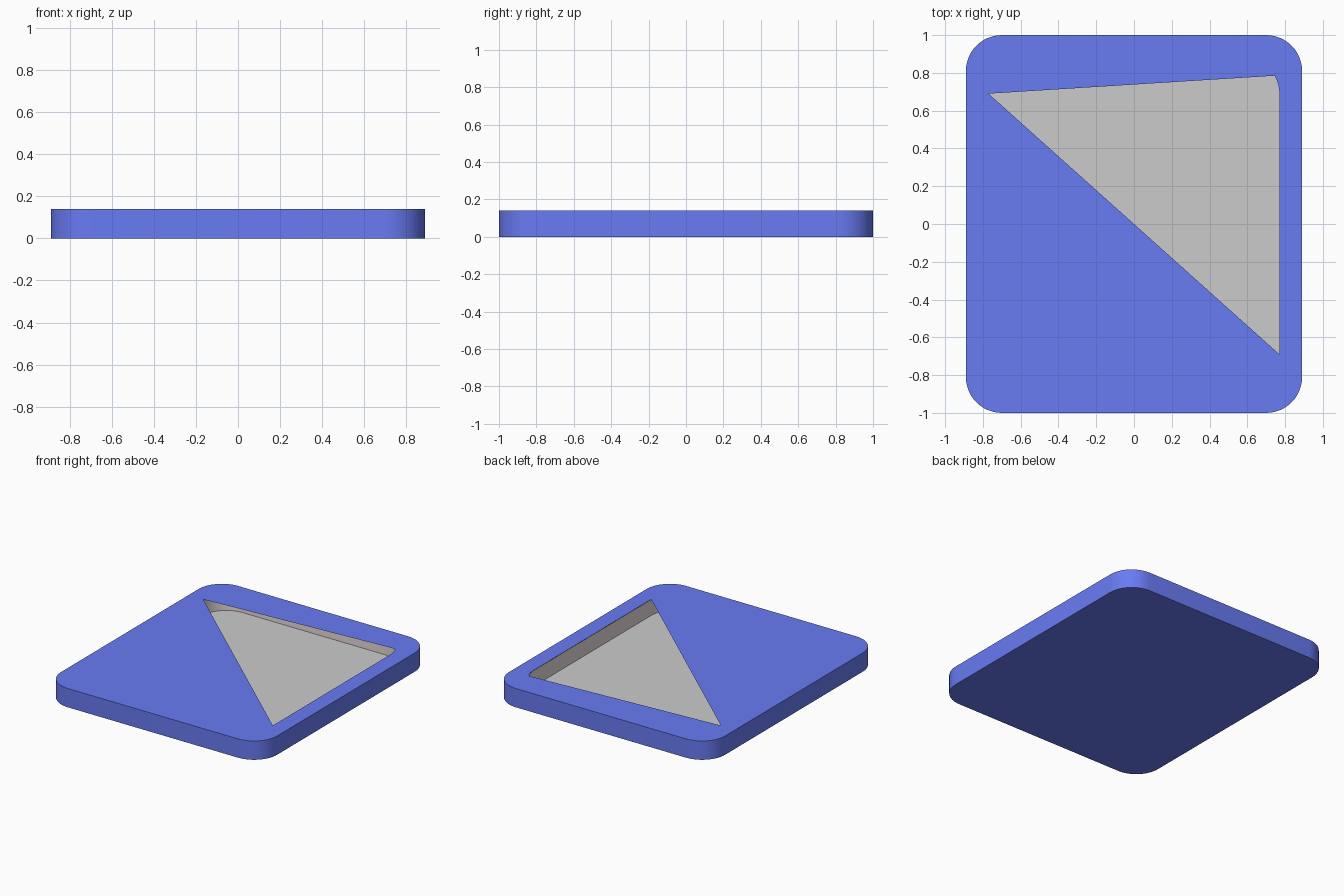
import bpy, bmesh
from math import sin, cos, pi

if "Cube" in bpy.data.objects:
    bpy.data.objects.remove(bpy.data.objects["Cube"])

SEG = 12          # segments per rounded corner
R = 0.19          # corner radius
TOP, FLOOR = 0.14, 0.02


def rounded_outline(hx, hy, r):
    """Counter-clockwise rounded rectangle, starting at the back right corner."""
    pts = []
    for k, (sx, sy) in enumerate(((1, 1), (-1, 1), (-1, -1), (1, -1))):
        for i in range(SEG + 1):
            a = (k + i / SEG) * pi / 2
            pts.append((sx * (hx - r) + r * cos(a), sy * (hy - r) + r * sin(a)))
    return pts


def ring(bm, pts, z):
    return [bm.verts.new((x, y, z)) for x, y in pts]


def loop_edges(bm, vs):
    return [bm.edges.get((a, b)) or bm.edges.new((a, b))
            for a, b in zip(vs, vs[1:] + vs[:1])]


def walls(bm, low, high, inward=False):
    n = len(low)
    for i in range(n):
        j = (i + 1) % n
        q = [low[i], low[j], high[j], high[i]]
        bm.faces.new(q[::-1] if inward else q)


def finish(bm, name, colour=None):
    bm.normal_update()
    me = bpy.data.meshes.new(name)
    bm.to_mesh(me)
    bm.free()
    ob = bpy.data.objects.new(name, me)
    bpy.context.collection.objects.link(ob)
    if colour:
        mat = bpy.data.materials.new(name + "_colour")
        mat.diffuse_color = (*colour, 1)
        mat.use_nodes = True
        mat.node_tree.nodes["Principled BSDF"].inputs["Base Color"].default_value = mat.diffuse_color
        me.materials.append(mat)
    bpy.ops.object.select_all(action='DESELECT')
    ob.select_set(True)
    bpy.context.view_layer.objects.active = ob
    bpy.ops.object.shade_smooth_by_angle()
    return ob


outer = rounded_outline(0.89, 1.0, R)
inner = rounded_outline(0.77, 0.88, R)

# Blue plate: sides, bottom, and a top pierced by the triangular opening
bm = bmesh.new()
low, high = ring(bm, outer, 0), ring(bm, outer, TOP)
walls(bm, low, high)
bm.faces.new(low[::-1])
opening = inner[:SEG // 3 + 1] + [(-0.77, 0.69), (0.77, -0.69)]
hole = ring(bm, opening, TOP)
cap = bmesh.ops.triangle_fill(bm, edges=loop_edges(bm, high) + loop_edges(bm, hole),
                              use_beauty=True, use_dissolve=False)
bm.normal_update()
for f in cap["geom"]:
    if isinstance(f, bmesh.types.BMFace) and f.normal.z < 0:
        f.normal_flip()
finish(bm, "plate", (0.14, 0.2, 0.9))

# Side walls of the recess under the top
bm = bmesh.new()
walls(bm, ring(bm, inner, FLOOR), ring(bm, inner, TOP - 0.001), inward=True)
finish(bm, "recess_wall", (0.8, 0.7, 0.7))

# Grey recess floor
bm = bmesh.new()
bm.faces.new(ring(bm, inner, FLOOR))
finish(bm, "recess_floor")
